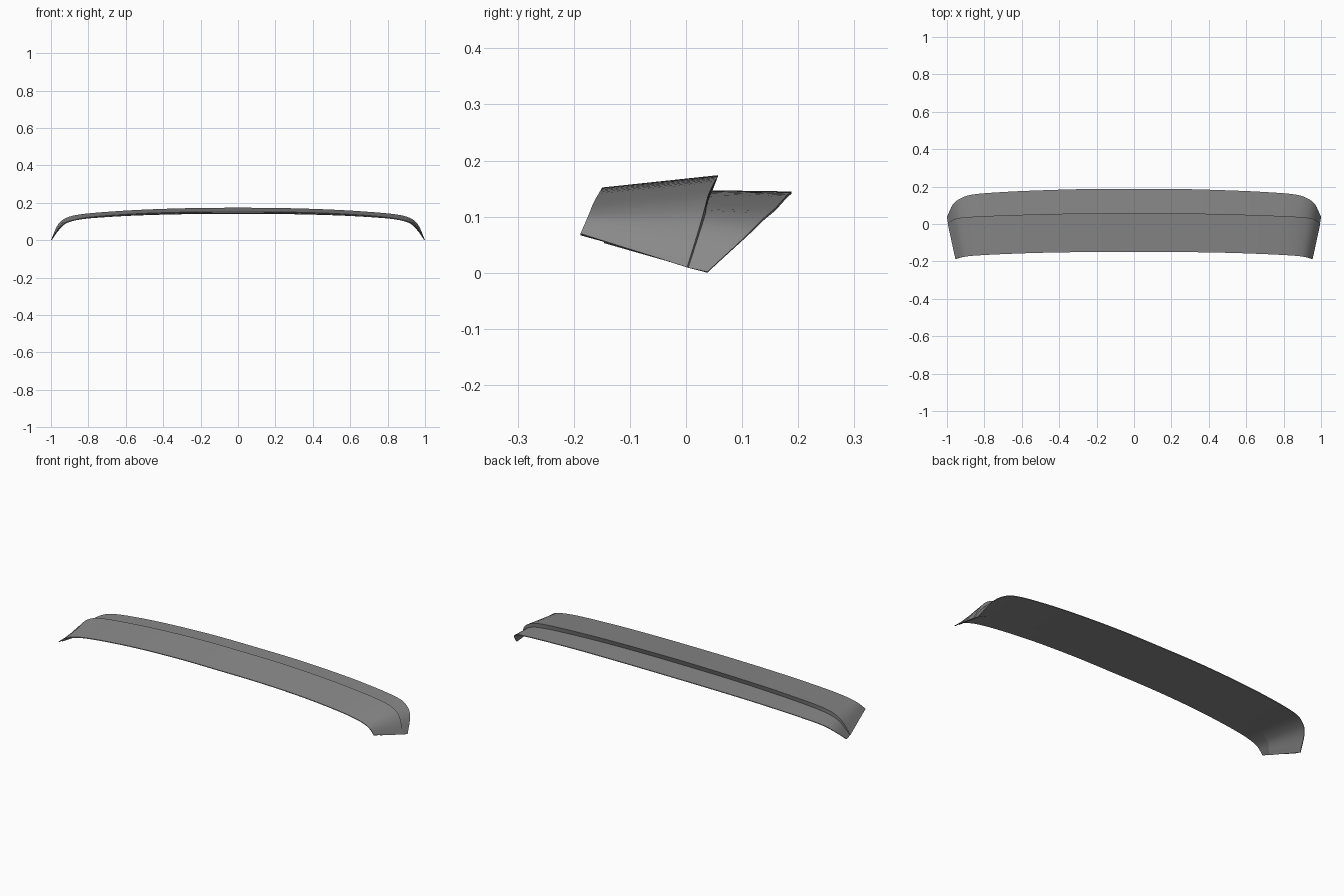
import bpy, bmesh
from mathutils import Vector as V

if "Cube" in bpy.data.objects:
    bpy.data.objects.remove(bpy.data.objects["Cube"])

# Half-span guide curves, centre to tip
FRONT = [(0, -.15, .152), (.25, -.15, .151), (.5, -.154, .144), (.7, -.161, .132),
         (.82, -.167, .120), (.885, -.172, .107), (.922, -.178, .093), (.955, -.188, .070)]
LIP = [(0, .057, .174), (.25, .057, .172), (.5, .052, .164), (.7, .046, .152),
       (.84, .040, .139), (.915, .035, .121), (.962, .025, .085), (.996, .002, .010)]
STEP = [(0, .047, .147), (.25, .047, .146), (.5, .044, .139), (.7, .040, .128),
        (.83, .037, .117), (.905, .034, .103), (.955, .025, .074), (.995, .004, .009)]
REAR = [(0, .188, .145), (.25, .187, .144), (.5, .180, .138), (.7, .171, .128),
        (.86, .158, .114), (.927, .137, .096), (.968, .105, .064), (1, .038, .002)]
THICK = .004
SUB = 4


def smooth_curve(pts):
    """Catmull-Rom curve through the guide points, mirrored start at x = 0."""
    p = [V(q) for q in pts]
    p = [V((-p[1].x, p[1].y, p[1].z))] + p + [2 * p[-1] - p[-2]]
    out = []
    for i in range(1, len(p) - 2):
        a, b, c, d = p[i - 1:i + 3]
        for k in range(SUB):
            t = k / SUB
            out.append(.5 * (2 * b + (c - a) * t + (2 * a - 5 * b + 4 * c - d) * t * t
                             + (3 * b - a - 3 * c + d) * t ** 3))
    return out + [p[-2]]


def inset(row, depth=THICK):
    """Offset a curve to the inner side, in the xz plane."""
    out = []
    for i, q in enumerate(row):
        t = row[min(i + 1, len(row) - 1)] - row[max(i - 1, 0)]
        n = V((t.z, 0, -t.x)).normalized() if i else V((0, 0, -1))
        r = q + n * depth
        r.z = max(r.z, 0)
        out.append(r)
    return out


front, lip, step, rear = map(smooth_curve, (FRONT, LIP, STEP, REAR))
n = len(front)
# Seam on the underside: front edge of the lower panel, a small step
seam = [f.lerp(s, .56 - .34 * (i / (n - 1)) ** 2) for i, (f, s) in enumerate(zip(front, step))]
rows = [front, lip, step, rear, inset(rear), inset(seam, .005), inset(seam, .002), inset(front)]

# Skin the closed section along the half span and cap the tip
bm = bmesh.new()
grid = [[bm.verts.new(q) for q in row] for row in rows]
for r in range(len(rows)):
    a, b = grid[r], grid[(r + 1) % len(rows)]
    for i in range(n - 1):
        bm.faces.new((a[i], a[i + 1], b[i + 1], b[i]))
bm.faces.new([row[-1] for row in grid])

# Mirror to the other side
geom = bm.verts[:] + bm.edges[:] + bm.faces[:]
bmesh.ops.mirror(bm, geom=geom, axis='X', merge_dist=.0005)
bmesh.ops.remove_doubles(bm, verts=bm.verts[:], dist=.0002)
bmesh.ops.recalc_face_normals(bm, faces=bm.faces[:])

me = bpy.data.meshes.new("roof_spoiler")
bm.to_mesh(me)
bm.free()
ob = bpy.data.objects.new("roof_spoiler", me)
bpy.context.collection.objects.link(ob)

# Dark grey finish
mat = bpy.data.materials.new("dark_grey")
mat.diffuse_color = (.25, .25, .25, 1)
mat.use_nodes = True
mat.node_tree.nodes["Principled BSDF"].inputs["Base Color"].default_value = mat.diffuse_color
me.materials.append(mat)

bpy.context.view_layer.objects.active = ob
ob.select_set(True)
bpy.ops.object.shade_smooth_by_angle(angle=.5)
